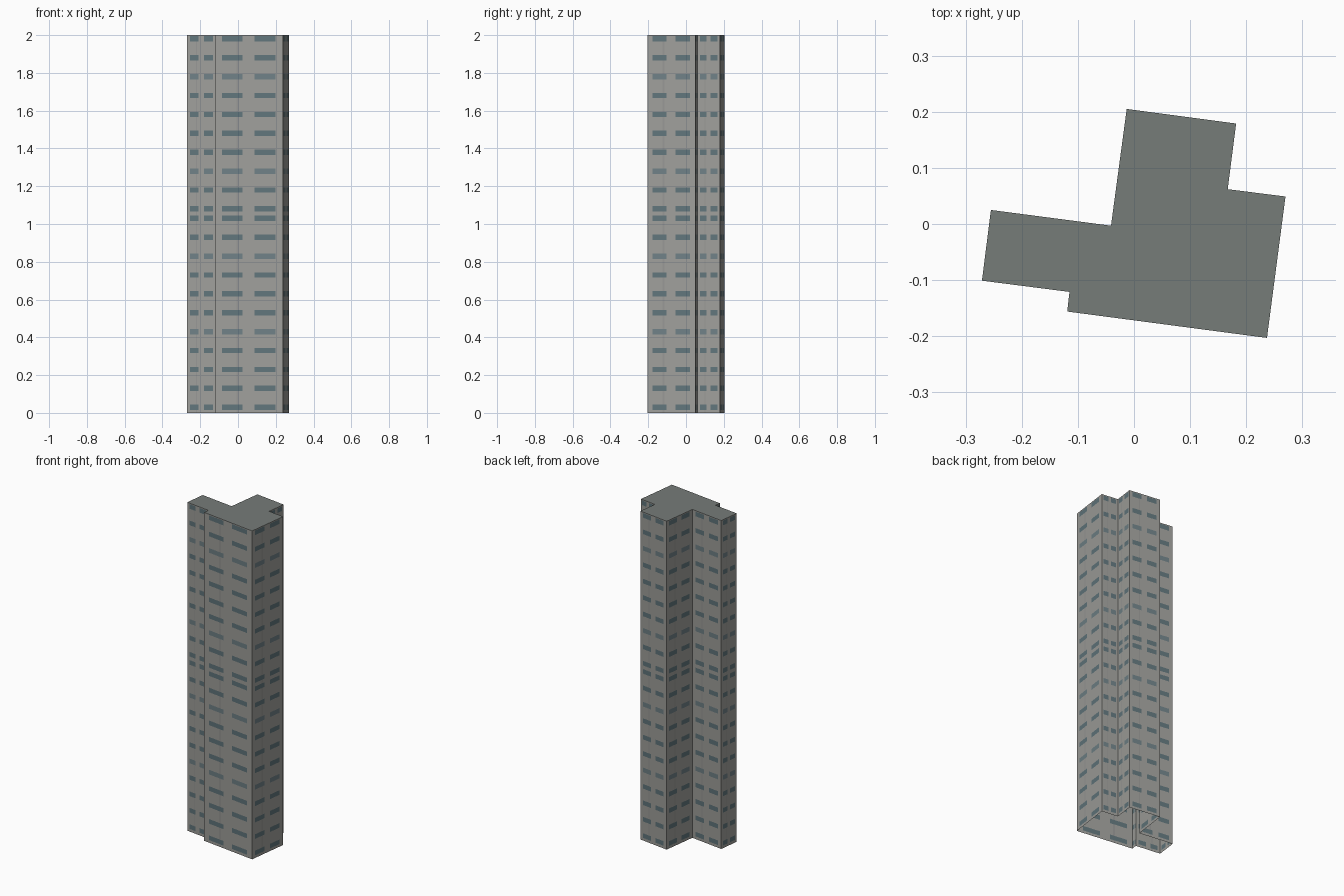
import bpy, bmesh
from mathutils import Vector

if "Cube" in bpy.data.objects:
    bpy.data.objects.remove(bpy.data.objects["Cube"])

HEIGHT = 2.0

# Footprint of the tower, counter-clockwise from above
FOOTPRINT = [(.237, -.203), (.270, .049), (.167, .062), (.182, .179), (-.013, .205),
             (-.041, -.003), (-.255, .025), (-.271, -.101), (-.115, -.121), (-.119, -.156)]

# Window rows: two stacked blocks of floors
ROWS = [.03 + .1 * i for i in range(11)] + [1.08 + .1 * i for i in range(10)]
LIGHT_ROWS = {4, 8, 13, 18}
HALF_ROW = .014

# Column bands along each wall: start, end, kind
BANDS = [(0, .10, "wall"), (.10, .31, "window"), (.31, .35, "seam"), (.35, .40, "window"),
         (.40, .58, "wall"), (.58, .89, "window"), (.89, 1, "wall")]


def material(name, color):
    m = bpy.data.materials.new(name)
    m.diffuse_color = (*color, 1)
    m.use_nodes = True
    m.node_tree.nodes["Principled BSDF"].inputs["Base Color"].default_value = m.diffuse_color
    return m


def make_object(name, bm, mats):
    mesh = bpy.data.meshes.new(name)
    bm.to_mesh(mesh)
    bm.free()
    for m in mats:
        mesh.materials.append(m)
    ob = bpy.data.objects.new(name, mesh)
    bpy.context.collection.objects.link(ob)
    return ob


wall_mats = [material("concrete", (.35, .35, .33)),
             material("concrete_seam", (.31, .31, .30)),
             material("window_glass", (.12, .18, .20)),
             material("window_glass_light", (.16, .22, .24))]
roof_mat = material("roof_grey", (.18, .20, .19))

# Horizontal strips: bottom, top, row index (None between windows)
strips, z = [], 0.0
for i, zc in enumerate(ROWS):
    strips += [(z, zc - HALF_ROW, None), (zc - HALF_ROW, zc + HALF_ROW, i)]
    z = zc + HALF_ROW
strips.append((z, HEIGHT, None))

# Outer walls with flush windows; the underside stays open
bm = bmesh.new()
for a, b in zip(FOOTPRINT, FOOTPRINT[1:] + FOOTPRINT[:1]):
    a, b = Vector(a), Vector(b)
    for u0, u1, kind in BANDS:
        p, q = a.lerp(b, u0), a.lerp(b, u1)
        for z0, z1, row in strips:
            face = bm.faces.new([bm.verts.new((v.x, v.y, h))
                                 for v, h in ((p, z0), (q, z0), (q, z1), (p, z1))])
            if kind == "seam" and row is None:
                face.material_index = 1
            elif kind != "wall" and row is not None:
                face.material_index = 3 if row in LIGHT_ROWS else 2
bmesh.ops.remove_doubles(bm, verts=bm.verts, dist=1e-5)
make_object("tower_walls", bm, wall_mats)

# Flat roof
bm = bmesh.new()
bm.faces.new([bm.verts.new((x, y, HEIGHT)) for x, y in FOOTPRINT])
make_object("tower_roof", bm, [roof_mat])
